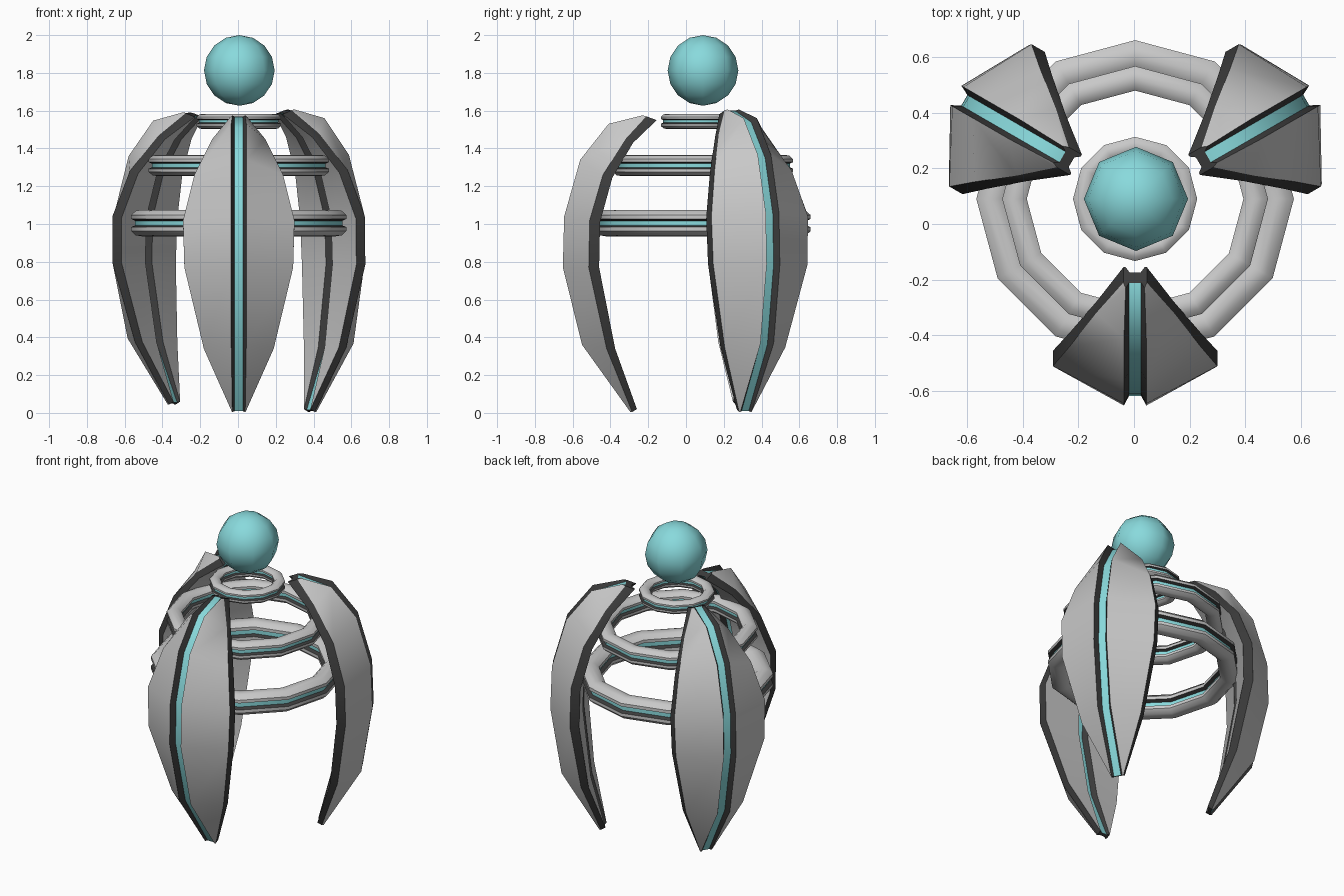
import bpy, bmesh, math
from mathutils import Vector

cube = bpy.data.objects.get("Cube")
if cube:
    bpy.data.objects.remove(cube, do_unlink=True)


def material(name, rgb):
    m = bpy.data.materials.new(name)
    m.use_nodes = True
    m.diffuse_color = (*rgb, 1)
    bsdf = next(n for n in m.node_tree.nodes if n.type == 'BSDF_PRINCIPLED')
    bsdf.inputs["Base Color"].default_value = (*rgb, 1)
    return m


GRAY, DARK, CYAN = range(3)
MATS = [material("light gray", (0.58, 0.58, 0.58)),
        material("charcoal", (0.045, 0.045, 0.045)),
        material("aqua", (0.25, 0.70, 0.72))]
CENTRE = Vector((0.004, 0.09, 0))


def finish(name, bm, angle):
    bmesh.ops.recalc_face_normals(bm, faces=bm.faces)
    mesh = bpy.data.meshes.new(name)
    bm.to_mesh(mesh)
    bm.free()
    for m in MATS:
        mesh.materials.append(m)
    ob = bpy.data.objects.new(name, mesh)
    bpy.context.collection.objects.link(ob)
    bpy.ops.object.select_all(action='DESELECT')
    ob.select_set(True)
    bpy.context.view_layer.objects.active = ob
    bpy.ops.object.shade_smooth_by_angle(angle=math.radians(angle))
    return ob


def loft(name, sections, colours, ring=False, angle=40):
    """Skin closed sections; colours gives one material per strip."""
    bm = bmesh.new()
    rows = [[bm.verts.new(p) for p in s] for s in sections]
    pairs = list(zip(rows, rows[1:]))
    if ring:
        pairs.append((rows[-1], rows[0]))
    n = len(rows[0])
    for a, b in pairs:
        for i in range(n):
            j = (i + 1) % n
            bm.faces.new((a[i], a[j], b[j], b[i])).material_index = colours[i]
    if not ring:
        for row in (rows[0], rows[-1]):
            bm.faces.new(row).material_index = DARK
    return finish(name, bm, angle)


# Petal stations: spine (r, z), outer rim (r, z), inner face (r, z), half width
STATIONS = [
    ((.385, .005), (.375, .005), (.35, .02), .036),
    ((.64, .36), (.51, .34), (.465, .34), .185),
    ((.742, .77), (.605, .77), (.55, .77), .288),
    ((.735, 1.04), (.60, 1.02), (.545, 1.01), .295),
    ((.65, 1.34), (.53, 1.26), (.48, 1.245), .235),
    ((.50, 1.53), (.41, 1.45), (.37, 1.43), .14),
    ((.32, 1.575), (.30, 1.57), (.245, 1.55), .042),
]
PETAL_COLOURS = [DARK, GRAY, DARK, GRAY, DARK, CYAN] * 2


def petal(name, degrees, lift, stretch, splay):
    out = Vector((math.cos(math.radians(degrees)), math.sin(math.radians(degrees)), 0))
    side = Vector((-out.y, out.x, 0))
    sections = []
    for spine, rim, inner, w in STATIONS:
        spine, rim, inner = Vector(spine), Vector(rim), Vector(inner)
        depth = inner - spine
        groove = depth.normalized() * min(.035, depth.length * .25)
        half = [(.022, spine + groove), (.04 if w > .1 else .034, spine),
                (w, rim), (w, inner), (.034, inner), (.02, inner - groove)]
        loop = half + [(-x, p) for x, p in reversed(half)]
        sections.append([
            CENTRE + side * x + out * (p.x + splay * max(0, 1 - p.y / .8))
            + Vector((0, 0, p.y * stretch + lift)) for x, p in loop])
    loft(name, sections, PETAL_COLOURS)


petal("front_petal", -90, 0, 1, 0)
petal("back_left_petal", 30, 0, 1.02, .07)
petal("back_right_petal", 150, .04, .985, .03)

# Ring section: rounded band, grooved on its outer and inner walls
UPPER = [(-.022, .012), (0, .022), (0, .042), (-.025, .065), (-.055, .07),
         (-.085, .065), (-.11, .042), (-.11, .022), (-.088, .012)]
RING_SECTION = UPPER + [(r, -z) for r, z in reversed(UPPER)]
HALF = [DARK] + [GRAY] * 6 + [DARK, CYAN]


def ring(name, radius, z, scale, sides=12):
    sections = []
    for k in range(sides):
        a = math.tau * k / sides
        sections.append([CENTRE + Vector(((radius + r * scale) * math.cos(a),
                                          (radius + r * scale) * math.sin(a),
                                          z + h * scale)) for r, h in RING_SECTION])
    loft(name, sections, HALF * 2, ring=True)


ring("lower_ring", .57, 1.005, 1)
ring("middle_ring", .477, 1.31, .8)
ring("top_ring", .223, 1.543, .57)

# Floating ball
bm = bmesh.new()
bmesh.ops.create_uvsphere(bm, u_segments=8, v_segments=8, radius=.187)
bmesh.ops.translate(bm, verts=bm.verts, vec=CENTRE + Vector((.003, 0, 1.813)))
for f in bm.faces:
    f.material_index = CYAN
finish("floating_ball", bm, 60)
